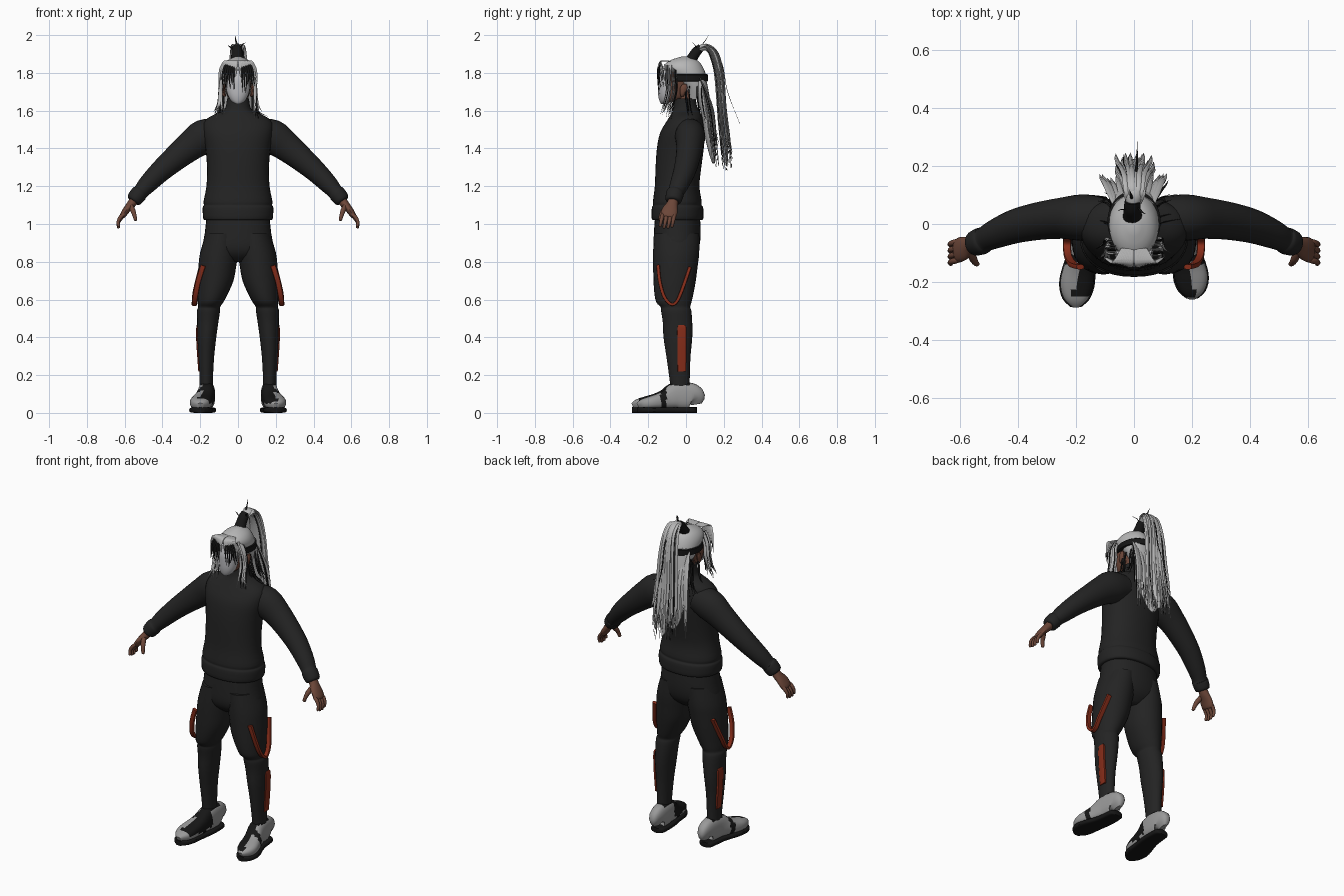
import bpy, bmesh, math, random
from mathutils import Vector
random.seed(4)

def material(name, r, g, b):
    m = bpy.data.materials.new(name)
    m.diffuse_color = (r, g, b, 1)
    return m

CLOTH = material("charcoal cloth", .017, .017, .017)
BLACK = material("black", .008, .008, .008)
RED = material("rust red", .24, .026, .01)
SKIN = material("brown skin", .15, .062, .04)
HAIR = material("silver hair", .47, .47, .47)
MASK = material("pale mask", .5, .5, .52)
SHOE = material("shoe grey", .32, .32, .32)

def smooth(st, k):
    """Catmull-Rom through the station tuples"""
    out = []
    for i in range(len(st) - 1):
        a, b, c, d = st[max(i - 1, 0)], st[i], st[i + 1], st[min(i + 2, len(st) - 1)]
        for j in range(k):
            t = j / k
            out.append([.5 * (2*q + (r - p)*t + (2*p - 5*q + 4*r - s)*t*t + (3*q - p - 3*r + s)*t**3)
                        for p, q, r, s in zip(a, b, c, d)])
    return out + [list(st[-1])]

def tube(bm, st, ref=(1, 0, 0), flat=False, n=20, k=3, e=2, side=1):
    """Loft along stations (x, y, z, radius along ref, radius across)"""
    st = smooth(st, k)
    pts = [Vector((p[0] * side, p[1], p[2])) for p in st]
    rings = []
    for i, p in enumerate(pts):
        t = Vector((0, 0, 1)) if flat else (pts[min(i + 1, len(pts) - 1)] - pts[max(i - 1, 0)]).normalized()
        u = Vector(ref)
        u = (u - t * u.dot(t)).normalized()
        v = t.cross(u)
        ring = []
        for a in range(n):
            c, s = math.cos(2*math.pi*a/n), math.sin(2*math.pi*a/n)
            c, s = (math.copysign(abs(w) ** (2 / e), w) for w in (c, s))
            ring.append(bm.verts.new(p + u*c*max(st[i][3], .0008) + v*s*max(st[i][4], .0008)))
        rings.append(ring)
    for r, q in zip(rings, rings[1:]):
        for a in range(n):
            bm.faces.new((r[a], r[(a+1) % n], q[(a+1) % n], q[a]))
    bm.faces.new(rings[0][::-1])
    bm.faces.new(rings[-1])

def finish(bm, name, *mats):
    bmesh.ops.recalc_face_normals(bm, faces=bm.faces)
    me = bpy.data.meshes.new(name)
    bm.to_mesh(me)
    bm.free()
    for m in mats:
        me.materials.append(m)
    for p in me.polygons:
        p.use_smooth = True
    me.set_sharp_from_angle(angle=math.radians(45))
    ob = bpy.data.objects.new(name, me)
    bpy.context.collection.objects.link(ob)
    return ob

def part(name, mat, st, **kw):
    bm = bmesh.new()
    tube(bm, st, **kw)
    return finish(bm, name, mat)

# Sweater body with hem band and high collar
part("sweater", CLOTH, [
    (0, -.045, 1.02, .172, .128), (0, -.045, 1.03, .184, .137), (0, -.045, 1.085, .187, .136),
    (0, -.046, 1.10, .18, .128), (0, -.046, 1.12, .182, .129), (0, -.047, 1.2, .167, .118),
    (0, -.04, 1.3, .164, .121), (0, -.03, 1.4, .172, .124), (0, -.02, 1.48, .185, .118),
    (0, -.008, 1.535, .182, .1), (0, 0, 1.57, .145, .086), (0, 0, 1.6, .078, .07),
    (0, -.003, 1.63, .063, .06), (0, -.005, 1.665, .058, .056)], flat=True, n=36, e=2.2)

# Trousers seat
part("trouser_seat", CLOTH, [
    (0, -.045, 1.05, .165, .118), (0, -.046, .95, .176, .124), (0, -.05, .88, .185, .12),
    (0, -.052, .835, .15, .1), (0, -.052, .8, .05, .06)], flat=True, n=32, e=2.2)

for s, tag in ((1, "left"), (-1, "right")):
    # Baggy upper leg gathered at the knee, slim shin
    part(tag + "_trouser_leg", CLOTH, [
        (.085, -.05, .95, .085, .12), (.1, -.052, .85, .1, .122), (.109, -.056, .78, .1, .118),
        (.119, -.06, .7, .095, .112), (.134, -.064, .63, .08, .103), (.146, -.064, .585, .068, .093),
        (.153, -.056, .56, .058, .078), (.156, -.052, .54, .061, .08), (.16, -.045, .48, .056, .078),
        (.165, -.043, .4, .05, .076), (.168, -.04, .3, .042, .064), (.168, -.035, .2, .036, .055),
        (.168, -.03, .12, .034, .05)], flat=True, n=24, side=s)
    # Sleeve with cuff
    part(tag + "_sleeve", CLOTH, [
        (.1, .02, 1.485, .075, .075), (.18, .022, 1.462, .08, .092), (.25, .02, 1.415, .071, .08),
        (.33, .01, 1.35, .065, .068), (.41, -.008, 1.28, .059, .058), (.48, -.035, 1.21, .05, .049),
        (.515, -.053, 1.17, .043, .041), (.525, -.058, 1.16, .047, .045), (.55, -.067, 1.128, .043, .041),
        (.556, -.069, 1.12, .033, .03)], ref=(0, 1, 0), n=24, side=s)
    # Hand: palm, four fingers, thumb
    bm = bmesh.new()
    tube(bm, [(.545, -.066, 1.135, .026, .024), (.565, -.073, 1.105, .03, .023), (.59, -.085, 1.075, .042, .019),
              (.61, -.092, 1.045, .041, .016), (.615, -.094, 1.035, .03, .01)], ref=(0, 1, 0), n=16, side=s)
    for i in range(4):
        y, d = -.06 - i * .021, (.006, 0, 0, .008)[i]
        tube(bm, [(.6, y, 1.055, .009, .009), (.62, y - .004, 1.03 + d, .011, .011),
                  (.634, y - .009, 1.005 + d, .009, .009), (.632, y - .014, .982 + d, .008, .008),
                  (.63, y - .015, .977 + d, .003, .003)], ref=(0, 1, 0), n=10, side=s)
    tube(bm, [(.57, -.09, 1.1, .014, .014), (.556, -.118, 1.07, .014, .014), (.548, -.132, 1.045, .011, .011),
              (.542, -.138, 1.022, .009, .009), (.541, -.139, 1.017, .003, .003)], ref=(0, 1, 0), n=10, side=s)
    finish(bm, tag + "_hand", SKIN)
    # Hanging strap on the thigh and panel on the shin
    part(tag + "_thigh_strap", RED, [
        (.185, -.148, .78, .014, .009), (.21, -.14, .7, .014, .009), (.226, -.118, .62, .014, .009),
        (.231, -.085, .578, .014, .008), (.231, -.055, .582, .014, .008), (.226, -.025, .64, .014, .009),
        (.195, .02, .77, .014, .009)], n=8, e=4, side=s)
    part(tag + "_shin_panel", RED, [
        (.213, -.022, .465, .016, .005), (.215, -.022, .45, .024, .006), (.214, -.022, .38, .024, .007),
        (.209, -.022, .3, .024, .007), (.204, -.022, .22, .022, .006)], ref=(0, 1, 0), n=12, e=5, side=s)
    # Shoe upper with dark inner and strap faces, plus dark sole
    f = .9 if s > 0 else 1
    foot = [(.163, .056, .012, .055), (.163, .045, .036, .125), (.164, 0, .043, .145), (.168, -.06, .046, .142),
            (.178, -.11, .049, .108), (.19, -.16, .055, .085), (.198, -.21, .057, .07), (.2, -.255, .043, .055),
            (.2, -.282, .015, .035)]
    fy = lambda y: y * f if y < 0 else y
    bm = bmesh.new()
    tube(bm, [(x, fy(y), .018 + h / 2, w, h / 2) for x, y, w, h in foot], n=24, k=4, e=2.6, side=s)
    for face in bm.faces:
        c = face.calc_center_median()
        mid = .165 + max(0, -c.y - .05) * .2
        inner = -.25 < c.y < -.07 and c.x * s < mid + .008 and c.z > .05
        band = -.135 < c.y < -.105
        opening = c.z > .145 and c.y < .02
        face.material_index = 1 if inner or band or opening or c.z < .028 else 0
    finish(bm, tag + "_shoe", SHOE, BLACK)
    part(tag + "_sole", BLACK, [(x, fy(y * 1.015), .015, w + .004, .015) for x, y, w, h in foot],
         n=20, e=4, side=s)
    # Ear
    part(tag + "_ear", SKIN, [(.07, -.02, 1.675, .006, .008), (.075, -.018, 1.69, .01, .014),
         (.078, -.012, 1.72, .01, .02), (.078, -.008, 1.74, .006, .012)], flat=True, n=10, side=s)

# Head, mask, hair cap and headband
part("head", SKIN, [
    (0, -.08, 1.645, .02, .03), (0, -.06, 1.665, .048, .062), (0, -.05, 1.7, .062, .078),
    (0, -.045, 1.74, .07, .085), (0, -.035, 1.79, .074, .09), (0, -.025, 1.84, .062, .075)], flat=True, n=24)
part("neck", SKIN, [(0, 0, 1.62, .05, .05), (0, -.005, 1.72, .05, .05)], flat=True)
part("mask", MASK, [
    (0, -.118, 1.636, .012, .014), (0, -.11, 1.65, .035, .03), (0, -.105, 1.68, .053, .042),
    (0, -.1, 1.72, .063, .049), (0, -.098, 1.77, .068, .049), (0, -.09, 1.815, .062, .04)], flat=True, n=28)
part("hair_cap", HAIR, [
    (0, .05, 1.66, .05, .045), (0, .045, 1.72, .072, .06), (0, .012, 1.78, .085, .095),
    (0, -.015, 1.83, .083, .105), (0, -.012, 1.865, .058, .075), (0, -.005, 1.886, .015, .02)], flat=True, n=32)
part("headband", BLACK, [
    (0, .008, 1.755, .088, .104), (0, .008, 1.757, .092, .108), (0, .008, 1.79, .092, .108),
    (0, .008, 1.793, .088, .104)], flat=True, n=32, k=1)
part("hair_tie", BLACK, [
    (-.005, .025, 1.865, .035, .03), (-.006, .04, 1.89, .03, .027), (-.006, .058, 1.915, .029, .026),
    (-.006, .08, 1.935, .026, .02)], n=16)

# Solid masses under the strands: back hair and ponytail
part("back_hair", HAIR, [
    (0, .06, 1.79, .07, .04), (0, .085, 1.7, .075, .035), (0, .11, 1.58, .08, .028),
    (-.005, .125, 1.46, .072, .024), (-.01, .14, 1.36, .04, .014), (-.01, .145, 1.32, .008, .004)], n=20)
part("ponytail", HAIR, [
    (-.005, .07, 1.925, .024, .018), (0, .105, 1.937, .03, .018), (0, .145, 1.9, .036, .02),
    (0, .17, 1.8, .045, .022), (0, .185, 1.65, .052, .024), (0, .195, 1.5, .05, .022),
    (0, .21, 1.38, .03, .014), (0, .215, 1.31, .005, .004)], n=20)

# Loose strands, silver and black
R = random.uniform
grey, dark = bmesh.new(), bmesh.new()

def strand(bm, pts, w, thick=.4, side=1):
    prof = [.6] + [1] * (len(pts) - 3) + [.7, .05]
    tube(bm, [(*p, w * q, w * q * thick) for p, q in zip(pts, prof)], n=6, k=4, side=side)

for i in range(46):     # ponytail locks
    a, d, b = R(-1, 1), R(-.025, .022), R(0, .13)
    thin = i % 4 == 0
    strand(dark if thin else grey, [
        (a * .02, .07, 1.925), (a * .03, .108 + d * .4, 1.943 + d * .3), (a * .038, .15 + d, 1.895 + d * .3),
        (a * .05, .178 + d, 1.78), (a * .06, .19 + d, 1.62), (a * .068, .205 + d * 1.2, 1.47),
        (a * .07, .22 + d * 1.2, 1.28 + b)], .004 if thin else .009)
for i in range(44):     # back locks fanning over the shoulder blades
    a, d, b = R(-1, 1), R(-.012, .03), R(0, .2)
    thin = i % 5 == 0
    strand(dark if thin else grey, [
        (a * .07, .07, 1.78), (a * .085, .095 + d * .5, 1.7), (a * .1, .115 + d, 1.6),
        (a * .112, .13 + d, 1.48), (a * .12, .145 + d, 1.3 + b)], .005 if thin else .011)
for s in (1, -1):
    for i in range(9):  # bangs swept from the parting
        a = .012 + i * .0085
        end = 1.77 - R(0, .07) * (i > 3)
        strand(grey, [(a * .5, -.085, 1.862), (a * .8, -.132, 1.862), (a * 1.05, -.15 + a * .3, 1.835),
                      (a * 1.2, -.15 + a * .4, 1.8), (a * 1.3, -.145 + a * .4, end)], .009, side=s)
    for i in range(6):  # dark strands across the eyes
        a = .02 + i * .011
        strand(dark, [(a * .8, -.135, 1.85), (a, -.155 + a * .2, 1.82), (a * 1.1, -.155 + a * .2, 1.77),
                      (a * R(.8, 1.3), -.152 + a * .3, 1.69 + R(0, .04))], .006, side=s)
    for i in range(13):  # long locks in front of the ears
        y, e = R(-.11, -.05), R(0, 1)
        strand(dark if i % 4 == 0 else grey, [
            (.06, y, 1.84), (.085, y, 1.78), (.088 + e * .008, y + .005, 1.71),
            (.085 + e * .02, y - .01, 1.64), (.07 + e * .06, y - .025, 1.55 + R(0, .06))], .0075, side=s)
    for i in range(12):  # dark nape wisps
        y, e = R(-.01, .09), R(0, 1)
        strand(dark, [(.07, y, 1.73), (.075 + e * .01, y, 1.67), (.075 + e * .03, y + .01, 1.6),
                      (.07 + e * .09, y + .02, 1.52 + R(0, .05))], .005, side=s)
# Stray wisps on top and behind
strand(dark, [(-.005, .065, 1.92), (-.008, .09, 1.955), (-.012, .105, 1.975), (-.016, .118, 2.0)], .005)
strand(dark, [(.01, .06, 1.92), (.02, .05, 1.945), (.03, .04, 1.955), (.04, .035, 1.96)], .004)
strand(dark, [(-.02, .06, 1.91), (-.035, .05, 1.93), (-.045, .05, 1.94), (-.055, .045, 1.945)], .004)
strand(dark, [(0, .08, 1.935), (.004, .125, 1.945), (.008, .19, 1.85), (.01, .22, 1.7), (.012, .285, 1.53)], .005)
finish(grey, "silver_strands", HAIR)
finish(dark, "black_strands", BLACK)
